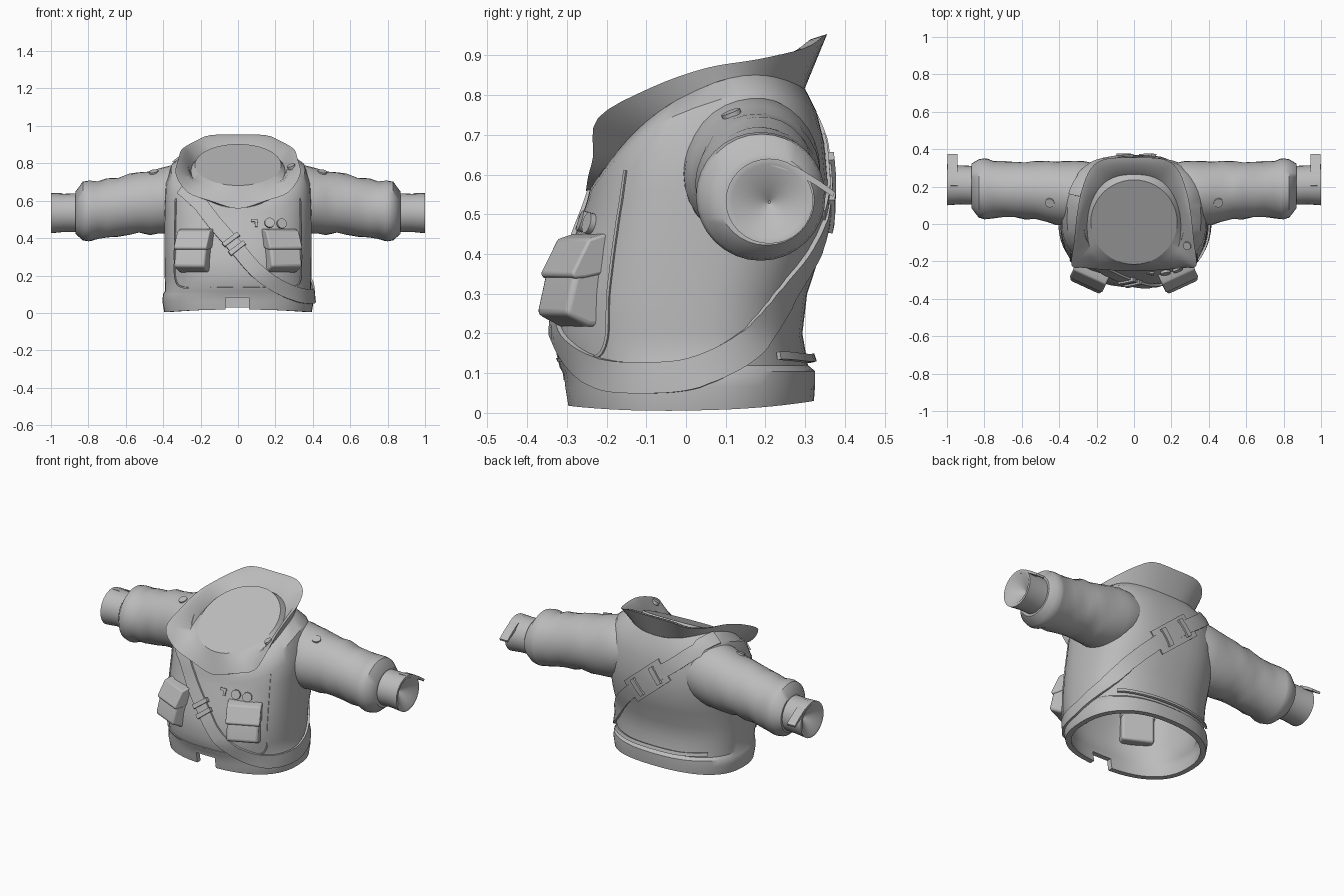
import bpy, bmesh, math
from mathutils import Vector
from mathutils.bvhtree import BVHTree

if "Cube" in bpy.data.objects:
    bpy.data.objects.remove(bpy.data.objects["Cube"])

grey = bpy.data.materials.new("cloth grey")
grey.diffuse_color = (0.5, 0.5, 0.5, 1)
grey.use_nodes = True
grey.node_tree.nodes["Principled BSDF"].inputs["Base Color"].default_value = grey.diffuse_color
N = 48


def smooth(ob, angle):
    bpy.ops.object.select_all(action='DESELECT')
    ob.select_set(True)
    bpy.context.view_layer.objects.active = ob
    bpy.ops.object.shade_smooth_by_angle(angle=math.radians(angle))


def make(name, verts, faces, angle=35):
    me = bpy.data.meshes.new(name)
    me.from_pydata([tuple(v) for v in verts], [], faces)
    bm = bmesh.new()
    bm.from_mesh(me)
    bmesh.ops.remove_doubles(bm, verts=bm.verts, dist=1e-5)
    bmesh.ops.recalc_face_normals(bm, faces=bm.faces)
    bm.to_mesh(me)
    bm.free()
    me.materials.append(grey)
    ob = bpy.data.objects.new(name, me)
    bpy.context.collection.objects.link(ob)
    smooth(ob, angle)
    return ob


def apply_mod(ob, kind, angle=35, **settings):
    bpy.context.view_layer.objects.active = ob
    mod = ob.modifiers.new("shape", kind)
    for k, v in settings.items():
        setattr(mod, k, v)
    bpy.ops.object.modifier_apply(modifier="shape")
    smooth(ob, angle)


def loft(rings, closed=True):
    """Quads between successive equal-length rings."""
    n = len(rings[0])
    verts = [p for r in rings for p in r]
    faces = [(i * n + j, i * n + (j + 1) % n, (i + 1) * n + (j + 1) % n, (i + 1) * n + j)
             for i in range(len(rings) - 1) for j in range(n if closed else n - 1)]
    return verts, faces


def curve(pts, sub, closed=False):
    """Smooth path through the points."""
    n, out = len(pts), []
    for i in range(n if closed else n - 1):
        a, b, c, d = [pts[k % n] if closed else pts[min(max(k, 0), n - 1)] for k in range(i - 1, i + 3)]
        for t in (k / sub for k in range(sub)):
            out.append(b + (c - a) * t / 2 + (a * 2 - b * 5 + c * 4 - d) * t * t / 2
                       + (b * 3 - a - c * 3 + d) * t ** 3 / 2)
    return out if closed else out + [pts[-1]]


# ---- Torso: front z, back z, side rise, half width, front y, back y, back roundness
SECTIONS = [
    (.018, .03, -.018, .395, -.298, .322, .85), (.06, .07, 0, .405, -.305, .325, .85),
    (.10, .105, 0, .40, -.31, .325, .85), (.115, .12, 0, .39, -.318, .307, .85),
    (.20, .20, 0, .392, -.338, .293, .84), (.30, .30, 0, .394, -.324, .305, .82),
    (.38, .40, 0, .394, -.30, .338, .77), (.45, .49, .02, .394, -.278, .355, .72),
    (.50, .58, .04, .392, -.260, .358, .68), (.53, .68, .09, .386, -.250, .348, .68),
    (.55, .76, .12, .358, -.245, .328, .74), (.562, .815, .125, .30, -.242, .30, .85)]


def torso_point(s, a, inset=0):
    zf, zb, rise, w, yf, yb, p = s
    c, sn = math.cos(a), math.sin(a)
    p = p if sn > 0 else max(p, .8)
    px = math.copysign(abs(c) ** p, c)
    py = math.copysign(abs(sn) ** p, sn)
    y = .02 + py * ((yb - inset - .02) if sn > 0 else (.02 - yf - inset))
    t = (y - yf) / (yb - yf)
    return Vector((px * (w - inset), y, zf + (zb - zf) * t + rise * c * c))


angles = [math.tau * j / N for j in range(N)]
outer = [[torso_point(s, a) for a in angles] for s in SECTIONS]
inner = [[torso_point(s, a, .03) for a in angles] for s in reversed(SECTIONS)]
bvh = BVHTree.FromPolygons(*loft(outer[:3] + outer[4:]))  # guide surface for trims
torso = make("jacket_body", *loft(outer + inner + [outer[0]]))

# Notch in the front of the hem
bpy.ops.mesh.primitive_cube_add(size=1, location=(-.005, -.31, .02))
cutter = bpy.context.object
cutter.name = "hem_notch_cutter"
cutter.scale = (.125, .2, .125)
cutter.data.materials.append(grey)
cutter.hide_render = True
apply_mod(torso, 'BOOLEAN', operation='DIFFERENCE', solver='EXACT', object=cutter)
bpy.data.objects.remove(cutter)

# ---- Collar: flared rim from nape to lapel corner to the front V, mirrored
RIM = [(0, .355, .953), (.15, .348, .95), (.23, .298, .918), (.28, .18, .89), (.305, .05, .868),
       (.32, -.09, .818), (.333, -.222, .742), (.27, -.234, .645), (.14, -.246, .597), (0, -.252, .558)]
steps = [math.radians(90 - 20 * k) for k in range(10)]


def neck_point(a, r):
    y = .01 + r * math.sin(a)
    return Vector((r * 1.02 * math.cos(a), y, .682 + (y + .215) * .49))


rim = [Vector(p) for p in RIM]
neck = [neck_point(a, .225) for a in steps]
base = [torso_point(SECTIONS[-1], a, .002) for a in steps]
lip, wall = [], []
for r, n in zip(rim, neck):
    p = r.lerp(n, .3)
    p.z = max(r.z - .012, p.z)
    lip.append(p)
    q = r.lerp(n, .75)
    q.z = min(n.z - .025, q.z)
    wall.append(q)
loops = [curve(h + [Vector((-p.x, p.y, p.z)) for p in h[-2:0:-1]], 4, True)
         for h in (base, rim, lip, wall, neck)]
make("collar", *loft(loops), angle=45)

# Flat panel filling the neck opening
make("neck_panel", [neck_point(a, .226) for a in angles], [tuple(range(N))])


# ---- Ribbons laid over the body
def snap(p, off):
    co, nor, _, _ = bvh.find_nearest(p)
    return co + nor * off, nor


def ribbon(name, pts, width, off=.008, sub=6):
    path = [snap(p, 0) for p in curve([Vector(p) for p in pts], sub)]
    rows = []
    for i, (p, nor) in enumerate(path):
        lo, hi = max(i - 3, 0), min(i + 3, len(path) - 1)
        side = (path[hi][0] - path[lo][0]).cross(nor).normalized() * width / 2
        rows.append([snap(p + side * k, off)[0] for k in (-1, 0, 1)])
    ob = make(name, *loft(rows, False))
    apply_mod(ob, 'SOLIDIFY', thickness=off * 2, offset=0)
    return ob


STRAP = [(-.31, -.18, .69), (-.24, -.24, .63), (-.13, -.27, .49), (-.02, -.30, .36),
         (.10, -.33, .225), (.22, -.29, .14), (.33, -.2, .095), (.40, -.05, .09),
         (.395, .06, .115), (.365, .17, .18), (.30, .25, .27), (.2, .32, .385),
         (.08, .36, .50), (-.05, .36, .61), (-.17, .32, .70), (-.26, .23, .78), (-.30, .15, .81)]
ribbon("shoulder_strap", STRAP, .078, .006)

# Strap buckles: bands across the strap, and a backing patch
ribbon("front_buckle_upper", [(-.045, -.3, .40), (-.03, -.3, .38)], .10, .011, 4)
ribbon("front_buckle_lower", [(-.012, -.3, .35), (.003, -.3, .33)], .10, .011, 4)
ribbon("back_patch", [(.13, .35, .455), (-.10, .35, .65)], .14, .004, 10)
ribbon("back_buckle_lower", [(.085, .36, .495), (.06, .36, .515)], .105, .011, 4)
ribbon("back_buckle_upper", [(-.035, .36, .595), (-.06, .36, .615)], .105, .011, 4)

# Raised seams: front panel edge, back fold
for s, label in ((1, "left"), (-1, "right")):
    ribbon(label + "_panel_seam", [(s * .33, -.15, .61), (s * .345, -.18, .48), (s * .345, -.20, .3),
                                   (s * .34, -.205, .18), (s * .31, -.25, .135), (s * .15, -.32, .13),
                                   (0, -.34, .13)], .008, .003)
ribbon("back_fold", [(.30, .22, .14), (.15, .3, .135), (-.15, .3, .135), (-.30, .22, .14)], .02, .006)
ribbon("chest_tag", [(.07, -.3, .507), (.11, -.3, .505)], .015, .004, 3)
ribbon("chest_tag_end", [(.10, -.3, .50), (.10, -.3, .47)], .014, .004, 3)


# ---- Small round buttons
def button(name, loc, nor, r):
    bpy.ops.mesh.primitive_cylinder_add(vertices=16, radius=r, depth=.018, location=loc)
    ob = bpy.context.object
    ob.name = name
    ob.rotation_euler = Vector(nor).to_track_quat('Z', 'Y').to_euler()
    ob.data.materials.append(grey)
    smooth(ob, 35)


for x in (.17, .245):
    button("chest_button", *snap(Vector((x, -.27, .485)), .005), .027)
button("collar_button", rim[5].lerp(lip[5], .8) + Vector((-.012, -.04, -.026)), (-.35, -.35, .87), .022)

# ---- Sleeves: x, centre y, centre z, y radius, z radius; the first rings sit inside the body
SLEEVE = [(.22, .165, .625, .160, .15), (.27, .165, .618, .172, .175), (.32, .164, .612, .174, .185),
          (.37, .165, .604, .172, .182), (.42, .168, .598, .169, .174),
          (.47, .175, .590, .162, .170), (.53, .18, .588, .155, .161), (.58, .18, .580, .153, .164),
          (.64, .183, .568, .147, .157), (.70, .186, .558, .150, .158), (.75, .187, .550, .153, .154),
          (.785, .188, .546, .162, .161), (.80, .188, .545, .163, .162), (.83, .19, .545, .156, .157),
          (.868, .203, .536, .120, .114), (.868, .207, .536, .104, .103), (.93, .209, .535, .104, .102),
          (1.0, .210, .533, .110, .107), (1.0, .210, .533, .095, .093), (.93, .21, .53, .003, .003)]
TAB = [(.20, .627), (.27, .605), (.325, .574), (.37, .544), (.375, .556), (.335, .585), (.28, .619), (.205, .64)]


def prism(name, a, b, angle=35):
    n = len(a)
    faces = loft([a, b])[1] + [tuple(range(n)), tuple(range(n, 2 * n))]
    return make(name, a + b, faces, angle)


# Pocket profiles: depth outwards, height
BODY = [(-.07, .212), (.02, .218), (.082, .248), (.06, .34), (.03, .41), (-.07, .42)]
FLAP = [(-.07, .45), (-.02, .45), (.02, .438), (.068, .35), (.06, .338), (.03, .34), (-.07, .36)]

for s, label in ((1, "left"), (-1, "right")):
    rings = []
    for x, cy, cz, ry, rz in SLEEVE:
        ring = []
        for j in range(32):
            a = math.tau * j / 32
            crease = .004 * math.sin(3 * a + x * 40) if .4 < x < .78 else 0
            ring.append(Vector((s * x, cy + (ry + crease) * math.cos(a), cz + (rz + crease) * math.sin(a))))
        rings.append(ring)
    make(label + "_sleeve", *loft(rings), angle=40)
    prism(label + "_cuff_tab", [Vector((s * .945, y, z)) for y, z in TAB],
          [Vector((s * .998, y, z)) for y, z in TAB])
    button(label + "_shoulder_button", (s * .45, .115, .75), (s * .15, -.35, .9), .025)

    # Chest pocket turned outwards
    out = Vector((s * .42, -.91, 0))
    along = Vector((.91, s * .42, 0))
    for part, prof, half in (("_pocket", BODY, .09), ("_pocket_flap", FLAP, .096)):
        sides = [[Vector((s * .230, -.266, z)) + out * d + along * k * half for d, z in prof] for k in (-1, 1)]
        apply_mod(prism(label + part, *sides), 'BEVEL', width=.014, segments=3)
